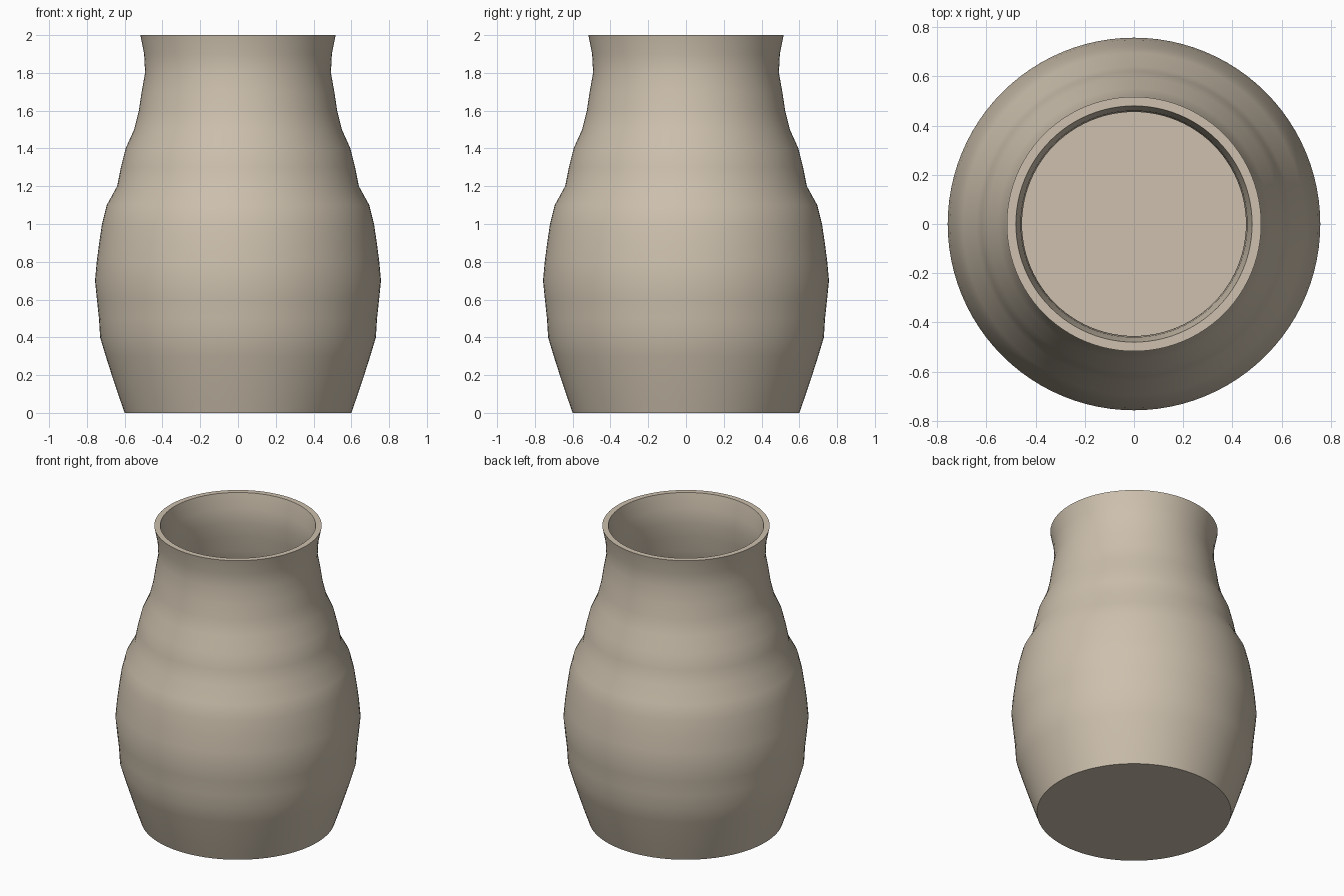
import bpy, bmesh, math

if "Cube" in bpy.data.objects:
    bpy.data.objects.remove(bpy.data.objects["Cube"])

SEGMENTS = 96
WALL = 0.037

# Outer radius at every 0.1 of height, from foot to lip
RADII = [0.60, 0.635, 0.668, 0.70, 0.73, 0.736, 0.747, 0.757, 0.748, 0.735,
         0.72, 0.695, 0.64, 0.62, 0.595, 0.55, 0.525, 0.51, 0.492, 0.497, 0.517]
outer = [(r, i * 0.1) for i, r in enumerate(RADII)]

# Inner wall runs back down from the lip to the floor
inner = [(r - WALL, z) for r, z in reversed(outer[1:])]
inner.append((RADII[0] + 0.014 - WALL, WALL))
profile = outer + inner

# Revolve the profile into rings
bm = bmesh.new()
rings = []
for r, z in profile:
    rings.append([bm.verts.new((r * math.cos(a), r * math.sin(a), z))
                  for a in (2 * math.pi * k / SEGMENTS for k in range(SEGMENTS))])
for low, high in zip(rings, rings[1:]):
    for k in range(SEGMENTS):
        n = (k + 1) % SEGMENTS
        bm.faces.new((low[k], low[n], high[n], high[k]))

# Underside and inner floor
bm.faces.new(rings[0][::-1])
bm.faces.new(rings[-1])
bmesh.ops.recalc_face_normals(bm, faces=bm.faces)

mesh = bpy.data.meshes.new("vase")
bm.to_mesh(mesh)
bm.free()
vase = bpy.data.objects.new("vase", mesh)
bpy.context.collection.objects.link(vase)

# Beige clay
clay = bpy.data.materials.new("beige_clay")
clay.diffuse_color = (0.61, 0.53, 0.42, 1)
clay.use_nodes = True
clay.node_tree.nodes["Principled BSDF"].inputs["Base Color"].default_value = clay.diffuse_color
mesh.materials.append(clay)

# Smooth body with crisp lip and foot
bpy.context.view_layer.objects.active = vase
vase.select_set(True)
bpy.ops.object.shade_smooth_by_angle(angle=math.radians(35))
